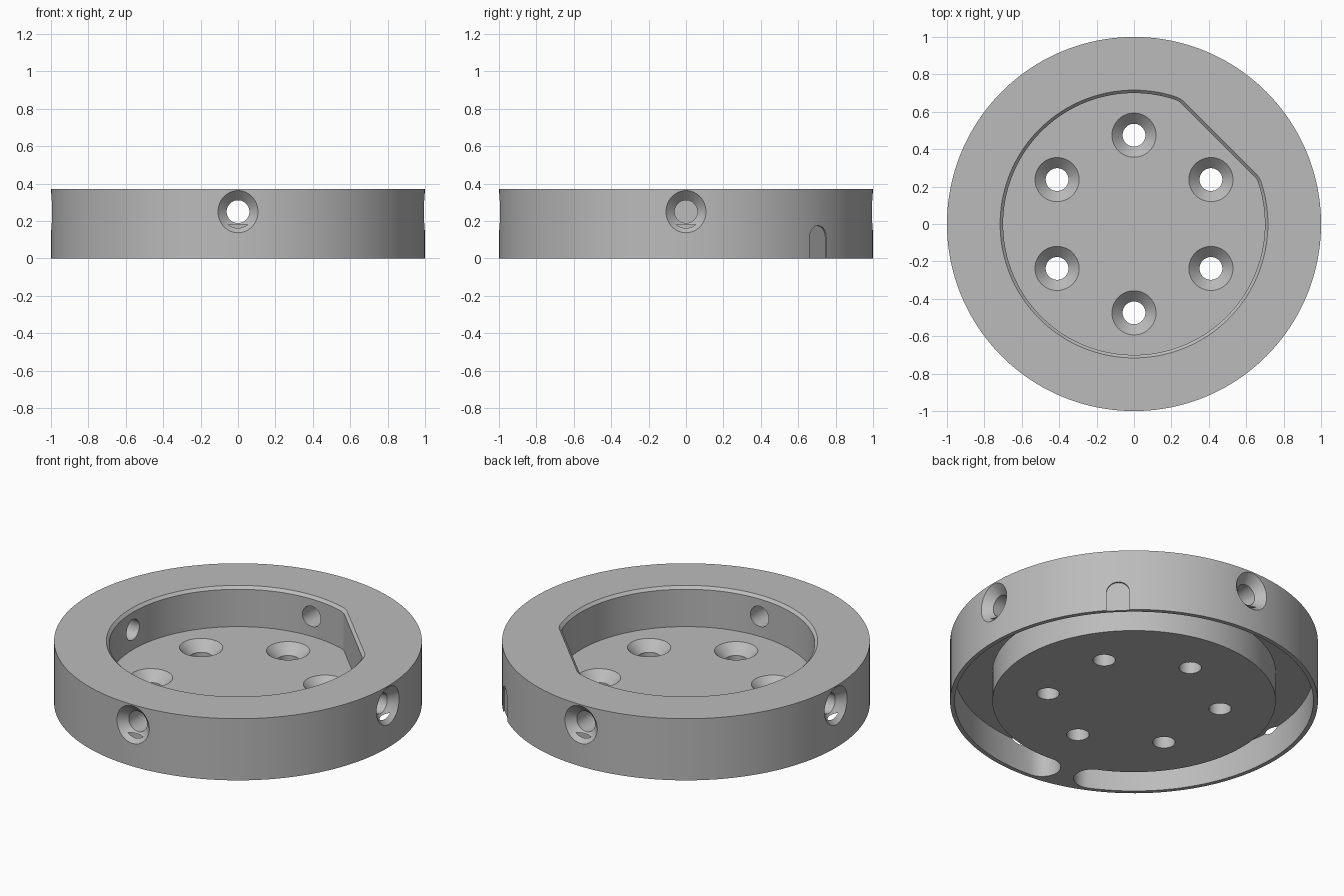
import bpy, bmesh
from math import sin, cos, pi, radians, sqrt, atan2
from mathutils import Matrix

cube = bpy.data.objects.get("Cube")
if cube:
    bpy.data.objects.remove(cube, do_unlink=True)

HEIGHT = 0.37
FLOOR = 0.13
GROOVE_TOP = 0.18

metal = bpy.data.materials.new("satin_grey")
metal.use_nodes = True
GREY = (0.5, 0.5, 0.5, 1)
metal.diffuse_color = GREY
metal.node_tree.nodes["Principled BSDF"].inputs["Base Color"].default_value = GREY


def arc(cx, cy, r, a0, a1, n):
    """Points along an arc, both ends included."""
    return [(cx + r * cos(a0 + (a1 - a0) * i / n),
             cy + r * sin(a0 + (a1 - a0) * i / n)) for i in range(n + 1)]


def circle(r, n=48):
    return arc(0, 0, r, 0, 2 * pi, n)[:-1]


def loft(name, sections, matrix=Matrix()):
    """Closed solid through (outline, height) sections."""
    bm = bmesh.new()
    rings = [[bm.verts.new((x, y, z)) for x, y in outline] for outline, z in sections]
    for low, high in zip(rings, rings[1:]):
        for i in range(len(low)):
            j = (i + 1) % len(low)
            bm.faces.new((low[i], low[j], high[j], high[i]))
    bm.faces.new(rings[0][::-1])
    bm.faces.new(rings[-1])
    bm.transform(matrix)
    bmesh.ops.recalc_face_normals(bm, faces=bm.faces)
    mesh = bpy.data.meshes.new(name)
    bm.to_mesh(mesh)
    bm.free()
    mesh.materials.append(metal)
    obj = bpy.data.objects.new(name, mesh)
    bpy.context.collection.objects.link(obj)
    return obj


body = loft("flanged_ring_body", [(circle(1, 160), 0), (circle(1, 160), HEIGHT)])
bpy.context.view_layer.objects.active = body


def cut(cutter):
    """Subtract a solid from the body and discard it."""
    cutter.hide_render = True
    mod = body.modifiers.new("cut", "BOOLEAN")
    mod.operation = "DIFFERENCE"
    mod.solver = "EXACT"
    mod.object = cutter
    bpy.ops.object.modifier_apply(modifier=mod.name)
    bpy.data.objects.remove(cutter, do_unlink=True)


# Top pocket: round with one flat side, filleted corners and a chamfered rim
def pocket_outline(grow):
    radius, flat, fillet = 0.70, 0.635, 0.105
    depth = flat - fillet
    side = sqrt((radius - fillet) ** 2 - depth ** 2)
    a = atan2(side, depth)
    r = fillet + grow
    pts = arc(0, 0, radius + grow, a, 2 * pi - a, 120)
    pts += arc(depth, -side, r, -a, 0, 8)[1:]
    pts += arc(depth, side, r, 0, a, 8)[:-1]
    turn = radians(45)
    return [(x * cos(turn) - y * sin(turn), x * sin(turn) + y * cos(turn)) for x, y in pts]


cut(loft("pocket_cutter", [(pocket_outline(0), FLOOR),
                           (pocket_outline(0), HEIGHT - 0.016),
                           (pocket_outline(0.016), HEIGHT),
                           (pocket_outline(0.016), HEIGHT + 0.1)]))

# Underside groove: almost a full turn, with round ends beside a narrow bridge
inner, outer = 0.77, 0.975
middle, half = (inner + outer) / 2, (outer - inner) / 2
start, end = radians(265), radians(605)
groove = arc(0, 0, outer, start, end, 140)
groove += arc(middle * cos(end), middle * sin(end), half, end, end + pi, 14)[1:-1]
groove += arc(0, 0, inner, end, start, 140)
groove += arc(middle * cos(start), middle * sin(start), half, start + pi, start + 2 * pi, 14)[1:-1]
cut(loft("groove_cutter", [(groove, -0.1), (groove, GROOVE_TOP)]))


# Countersunk holes: straight bore opening into a cone at the surface
def countersunk(name, matrix, bore, sink, length):
    over = 0.04
    cut(loft(name, [(circle(bore), -length), (circle(bore), bore - sink),
                    (circle(sink + over), over)], matrix))


for k in range(6):
    a = radians(90 + 60 * k)
    countersunk("floor_hole_cutter",
                Matrix.Translation((0.475 * cos(a), 0.475 * sin(a), FLOOR)), 0.061, 0.118, 0.3)

# Radial side holes; the one on +x is blind
for k in range(4):
    place = (Matrix.Rotation(k * pi / 2, 4, "Z") @ Matrix.Translation((1, 0, 0.25))
             @ Matrix.Rotation(pi / 2, 4, "Y"))
    countersunk("side_hole_cutter", place, 0.061, 0.113, 0.2 if k == 0 else 0.4)

# Shallow arched index mark on the rim, level with the pocket flat
w = 0.063
arch = arc(0, 0.175 - w, w, 0, pi, 24) + [(-w, -0.1), (w, -0.1)]
place = (Matrix.Rotation(radians(45), 4, "Z") @ Matrix.Translation((0.99, 0, 0))
         @ Matrix.Rotation(pi / 2, 4, "Z") @ Matrix.Rotation(pi / 2, 4, "X"))
cut(loft("index_mark_cutter", [(arch, 0), (arch, 0.1)], place))

# Smooth curved walls, crisp edges
body.select_set(True)
bpy.ops.object.shade_smooth_by_angle(angle=radians(25))
